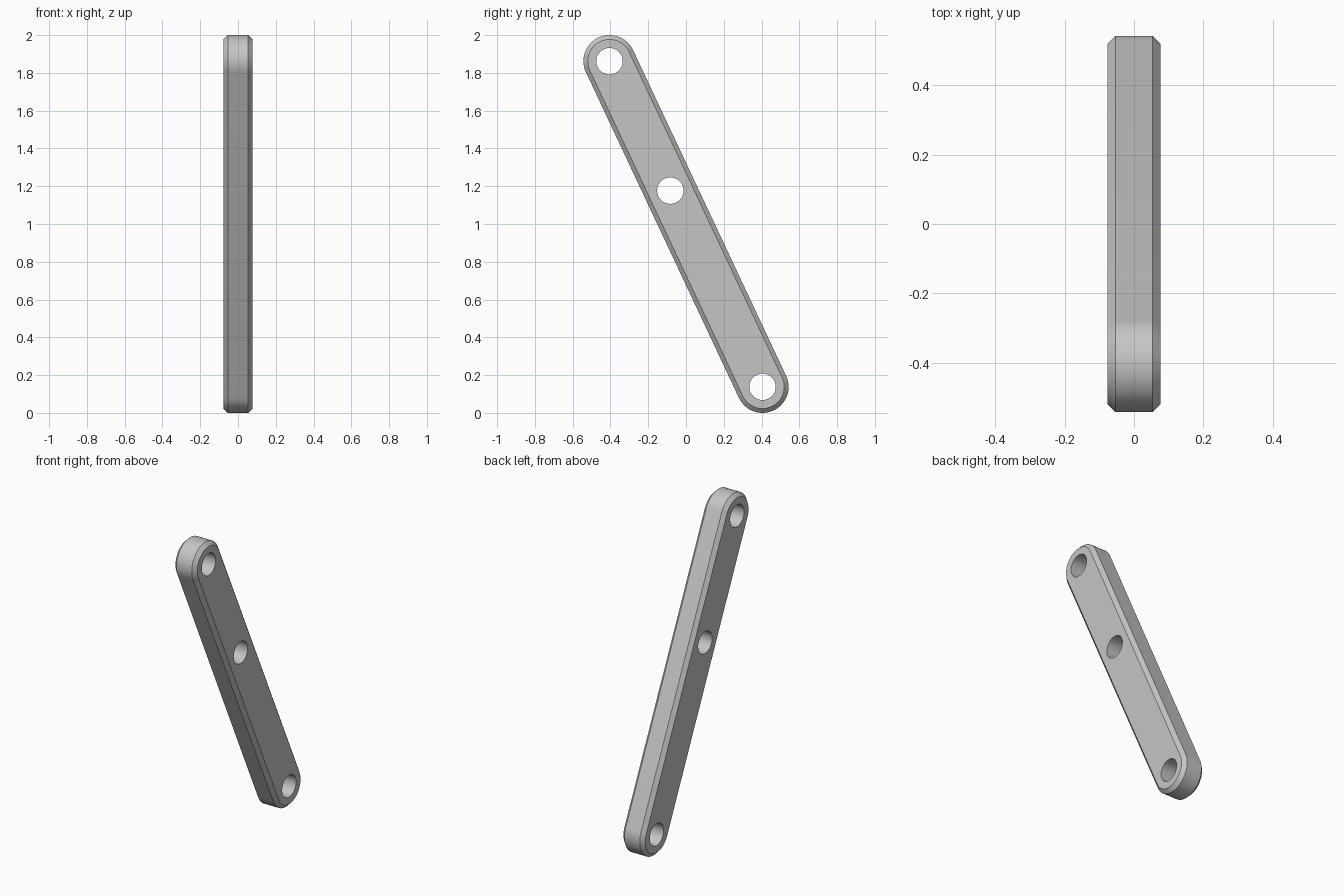
import bpy, bmesh, math
from mathutils import Vector, Matrix

cube = bpy.data.objects.get("Cube")
if cube:
    bpy.data.objects.remove(cube, do_unlink=True)

END = Vector((0, -0.405, 0.862))      # upper pivot relative to the bar's middle
MIDDLE = Vector((0, 0, 1))
TILT = math.atan2(END.z, END.y)
RADIUS, HALF_WIDTH, CHAMFER = 0.138, 0.077, 0.023
HOLE_RADIUS = 0.07
STEPS = 32

steel = bpy.data.materials.new("grey steel")
steel.use_nodes = True
grey = (0.56, 0.56, 0.56, 1)
steel.diffuse_color = grey
steel.node_tree.nodes["Principled BSDF"].inputs["Base Color"].default_value = grey


def make_object(name, bm):
    bmesh.ops.recalc_face_normals(bm, faces=bm.faces)
    mesh = bpy.data.meshes.new(name)
    bm.to_mesh(mesh)
    bm.free()
    mesh.materials.append(steel)
    obj = bpy.data.objects.new(name, mesh)
    bpy.context.collection.objects.link(obj)
    return obj


def rounded_ring(bm, x, radius):
    """Outline with a half circle around each end pivot."""
    ring = []
    for side in (1, -1):
        start = TILT - side * math.pi / 2 if side > 0 else TILT + math.pi / 2
        for i in range(STEPS + 1):
            a = start + math.pi * i / STEPS
            offset = Vector((x, math.cos(a) * radius, math.sin(a) * radius))
            ring.append(bm.verts.new(MIDDLE + END * side + offset))
    return ring


# Bar body: four outlines across the thickness give the chamfered edges
bm = bmesh.new()
inner, flat = RADIUS - CHAMFER, HALF_WIDTH - CHAMFER
sections = ((-HALF_WIDTH, inner), (-flat, RADIUS), (flat, RADIUS), (HALF_WIDTH, inner))
rings = [rounded_ring(bm, x, r) for x, r in sections]
for a, b in zip(rings, rings[1:]):
    for i in range(len(a)):
        j = (i + 1) % len(a)
        bm.faces.new((a[i], a[j], b[j], b[i]))
bm.faces.new(rings[0])
bm.faces.new(rings[-1])
bar = make_object("link_bar", bm)

# Pivot holes: one at each end and one off the middle
bm = bmesh.new()
for along in (1, 0.205, -1):
    place = Matrix.Translation(MIDDLE + END * along) @ Matrix.Rotation(math.pi / 2, 4, "Y")
    bmesh.ops.create_cone(bm, cap_ends=True, segments=48, radius1=HOLE_RADIUS,
                          radius2=HOLE_RADIUS, depth=0.4, matrix=place)
cutter = make_object("hole_cutter", bm)
cutter.hide_render = True

drill = bar.modifiers.new("pivot holes", "BOOLEAN")
drill.operation = "DIFFERENCE"
drill.solver = "EXACT"
drill.object = cutter

bpy.ops.object.select_all(action="DESELECT")
bar.select_set(True)
bpy.context.view_layer.objects.active = bar
bpy.ops.object.modifier_apply(modifier=drill.name)
bpy.data.objects.remove(cutter, do_unlink=True)
bpy.ops.object.shade_smooth_by_angle(angle=math.radians(30))
